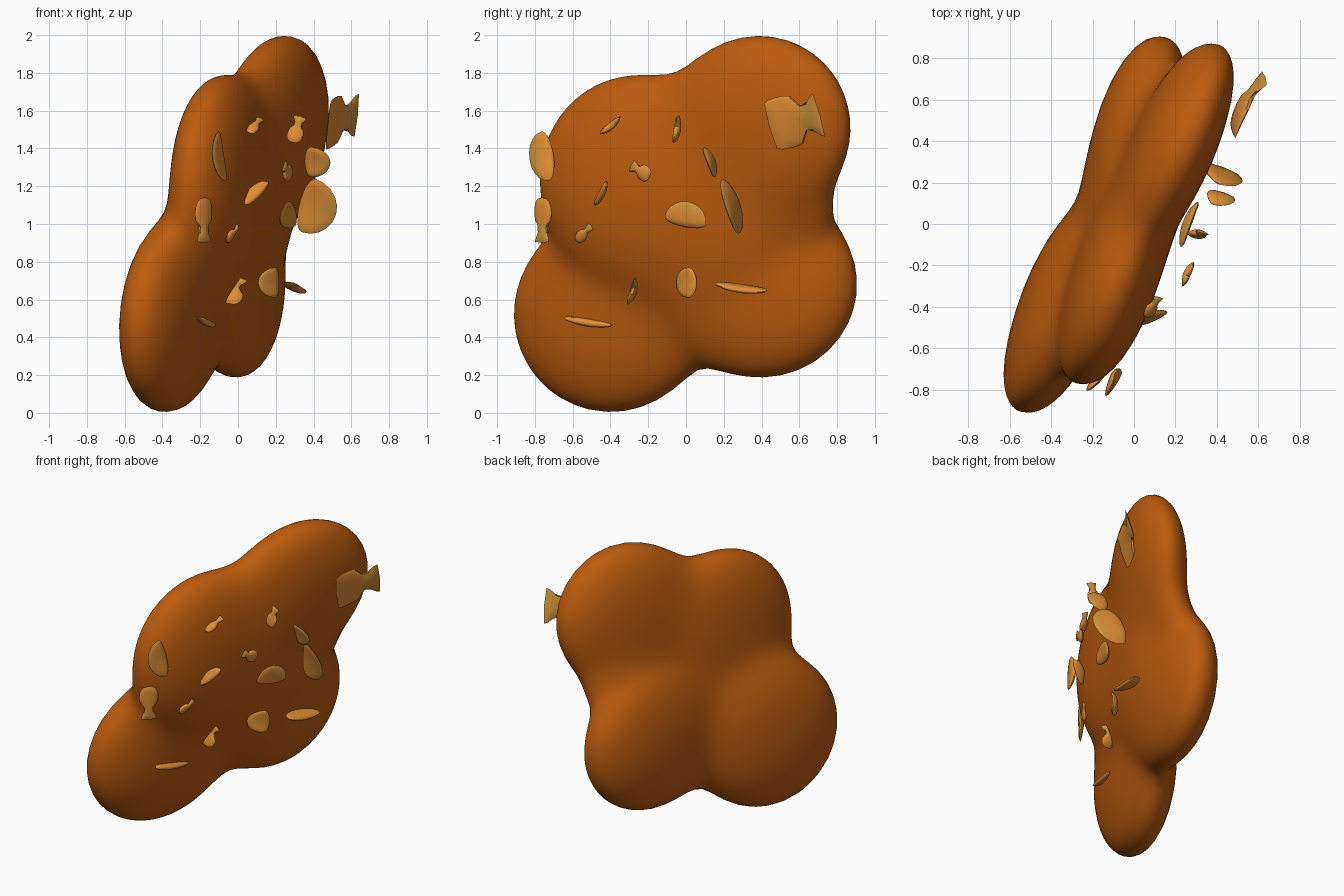
import bpy, bmesh, math
from mathutils import Vector

cube = bpy.data.objects.get("Cube")
if cube:
    bpy.data.objects.remove(cube, do_unlink=True)


def material(name, rgb):
    mat = bpy.data.materials.new(name)
    mat.use_nodes = True
    mat.diffuse_color = (*rgb, 1)
    mat.node_tree.nodes["Principled BSDF"].inputs["Base Color"].default_value = (*rgb, 1)
    return mat


crust = material("baked orange", (0.5, 0.105, 0.004))
amber = material("amber flake", (0.76, 0.27, 0.035))
gold = material("dull gold flake", (0.62, 0.29, 0.04))


def add_smooth_object(name, bm, angle, *materials):
    bmesh.ops.recalc_face_normals(bm, faces=bm.faces)
    mesh = bpy.data.meshes.new(name)
    bm.to_mesh(mesh)
    bm.free()
    for mat in materials:
        mesh.materials.append(mat)
    obj = bpy.data.objects.new(name, mesh)
    bpy.context.collection.objects.link(obj)
    bpy.ops.object.select_all(action="DESELECT")
    obj.select_set(True)
    bpy.context.view_layer.objects.active = obj
    bpy.ops.object.shade_smooth_by_angle(angle=math.radians(angle))


# Lumpy body: four leaning, flattened lobes, a core and a filled waist, blended softly
lobes = [  # centre, lean along y, lean along z, half thickness, y radius, z radius
    ((-0.345, -0.4, 0.52), 0.33, 0.08, 0.215, 0.51, 0.515),
    ((0, 0.4, 0.68), 0.24, 0.02, 0.21, 0.505, 0.49),
    ((-0.09, -0.27, 1.24), 0.3, 0.03, 0.21, 0.5, 0.54),
    ((0.2, 0.39, 1.51), 0.36, 0.1, 0.205, 0.48, 0.485),
    ((0.01, 0.02, 1.02), 0.4, 0.1, 0.175, 0.45, 0.45),
    ((0.14, 0.5, 1.1), 0.33, 0.15, 0.13, 0.24, 0.24),
]
BLEND = 5.5
POWER = 2.2


def inside(p):
    total = 0
    for (cx, cy, cz), lean_y, lean_z, thick, ry, rz in lobes:
        y, z = p.y - cy, p.z - cz
        x = (p.x - cx - lean_y * y - lean_z * z) / thick
        flat = math.hypot(y / ry, z / rz)
        reach = (abs(x) ** POWER + flat ** POWER) ** (1 / POWER)
        total += math.exp(BLEND * (1 - reach))
    return total > 1


def surface_point(direction):
    """Walk out from the middle until the blended lobes end."""
    origin = Vector((-0.04, 0, 1.02))
    ray = Vector((0.3 * direction.x + 0.4 * direction.y, direction.y, direction.z))
    near, far = 0, 2
    for _ in range(18):
        middle = (near + far) / 2
        if inside(origin + ray * middle):
            near = middle
        else:
            far = middle
    return origin + ray * near


bm = bmesh.new()
bmesh.ops.create_icosphere(bm, subdivisions=5, radius=1)
for v in bm.verts:
    v.co = surface_point(v.co)
add_smooth_object("lumpy_body", bm, 80, crust)


# Directions a flake's broad side can face
facing = {
    "side": Vector((1, -0.35, -0.2)),
    "front": Vector((-0.2, -1, 0.2)),
    "corner": Vector((1, -1, 0)),
    "up": Vector((0.2, -0.3, 1)),
}


def tail_profile(u, blunt):
    """Half width of a shard with a waist and a flared end."""
    if blunt and u < -0.2:
        return 0.95
    if u < 0.3:
        return 0.3 + 0.7 * math.sqrt(max(0, 1 - ((u + 0.35) / 0.66) ** 2))
    return 0.3 + 0.65 * (u - 0.3) / 0.7


def flake(name, shape, face, centre, axis, width):
    centre, axis = Vector(centre), Vector(axis)
    length = axis.length
    along = axis.normalized()
    across = facing[face].cross(along).normalized()
    normal = along.cross(across)
    bm = bmesh.new()
    bmesh.ops.create_uvsphere(bm, u_segments=20, v_segments=8, radius=1)
    # Painted end: dull gold on the tail or along one edge
    for f in bm.faces:
        mid = f.calc_center_median()
        f.material_index = int(mid.y > 0.5 if shape == "leaf" else mid.x > 0.2)
    for v in bm.verts:
        u, w, n = v.co
        if shape != "leaf":
            w = w / math.sqrt(1.03 - u * u) * tail_profile(u, shape == "stub")
        elif w < 0:
            w *= 0.4
        bend = 0.15 * width * (u * u - 0.5)
        v.co = centre + along * u * length + across * w * width + normal * (n * 0.018 + bend)
    add_smooth_object(name, bm, 50, amber, gold)


# Flakes scattered over the broad side: shape, facing, centre, half length, half width
flakes = [
    ("stub", "side", (0.545, 0.58, 1.55), (0.08, 0.135, 0.03), 0.15),
    ("leaf", "front", (0.38, 0.25, 1.1), (-0.04, 0.05, -0.14), 0.15),
    ("leaf", "front", (0.39, 0.13, 1.33), (0, 0.03, -0.08), 0.1),
    ("leaf", "side", (0.26, 0, 1.02), (0.04, 0.11, -0.02), 0.1),
    ("tail", "side", (0.26, -0.24, 1.28), (-0.02, -0.05, 0.03), 0.045),
    ("leaf", "front", (0.1, -0.45, 1.16), (0.06, 0.03, 0.06), 0.05),
    ("tail", "side", (-0.03, -0.54, 0.95), (0.03, 0.04, 0.04), 0.03),
    ("tail", "corner", (-0.18, -0.76, 1.02), (0, 0, -0.12), 0.065),
    ("leaf", "side", (-0.09, -0.74, 1.36), (-0.02, -0.02, 0.13), 0.1),
    ("tail", "front", (0.09, -0.4, 1.52), (0.03, 0.05, 0.04), 0.03),
    ("tail", "front", (0.31, -0.05, 1.5), (0.02, 0.01, 0.07), 0.045),
    ("leaf", "corner", (0.19, 0.02, 0.69), (0, 0, 0.08), 0.11),
    ("leaf", "up", (0.32, 0.29, 0.66), (0.03, 0.14, -0.02), 0.08),
    ("tail", "front", (-0.03, -0.28, 0.65), (0.03, 0.02, 0.07), 0.07),
    ("leaf", "up", (-0.16, -0.52, 0.48), (0.04, 0.13, -0.02), 0.05),
]
for number, spec in enumerate(flakes, 1):
    flake(f"flake_{number}", *spec)
